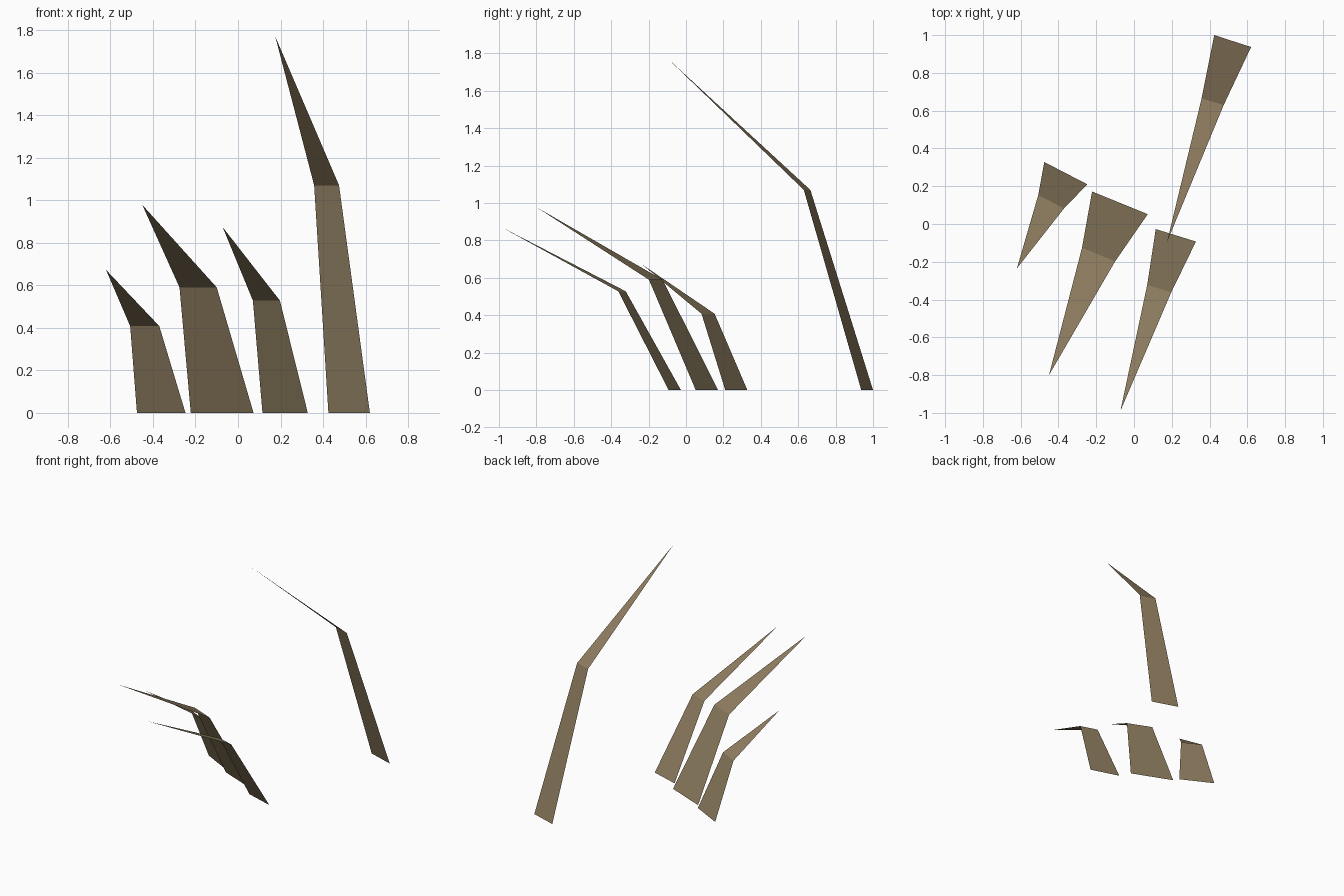
import bpy
import bmesh

if "Cube" in bpy.data.objects:
    bpy.data.objects.remove(bpy.data.objects["Cube"])

# Dry grass colour
straw = bpy.data.materials.new("dry_straw_brown")
straw.diffuse_color = (0.27, 0.205, 0.115, 1.0)
straw.use_nodes = True
straw.node_tree.nodes["Principled BSDF"].inputs["Base Color"].default_value = straw.diffuse_color


def blade(name, base_l, base_r, bend_l, bend_r, bend_z, tip):
    """Flat blade: a tapering stalk that folds over into a pointed tip."""
    bm = bmesh.new()
    bl, br = (bm.verts.new((*p, 0.0)) for p in (base_l, base_r))
    ml, mr = (bm.verts.new((*p, bend_z)) for p in (bend_l, bend_r))
    top = bm.verts.new(tip)
    bm.faces.new((bl, ml, mr, br))
    bm.faces.new((ml, top, mr))
    mesh = bpy.data.meshes.new(name)
    bm.to_mesh(mesh)
    bm.free()
    mesh.materials.append(straw)
    bpy.context.collection.objects.link(bpy.data.objects.new(name, mesh))


# Tall blade at the back
blade("tall_grass_blade", (0.425, 1.0), (0.62, 0.937),
      (0.358, 0.665), (0.475, 0.63), 1.07, (0.175, -0.095, 1.77))
# Three shorter blades in front
blade("short_grass_blade", (-0.475, 0.328), (-0.247, 0.21),
      (-0.507, 0.153), (-0.37, 0.083), 0.408, (-0.62, -0.235, 0.672))
blade("wide_grass_blade", (-0.222, 0.172), (0.073, 0.052),
      (-0.275, -0.125), (-0.1, -0.198), 0.59, (-0.45, -0.8, 0.978))
blade("front_grass_blade", (0.115, -0.027), (0.328, -0.093),
      (0.07, -0.322), (0.197, -0.362), 0.528, (-0.072, -0.99, 0.873))
